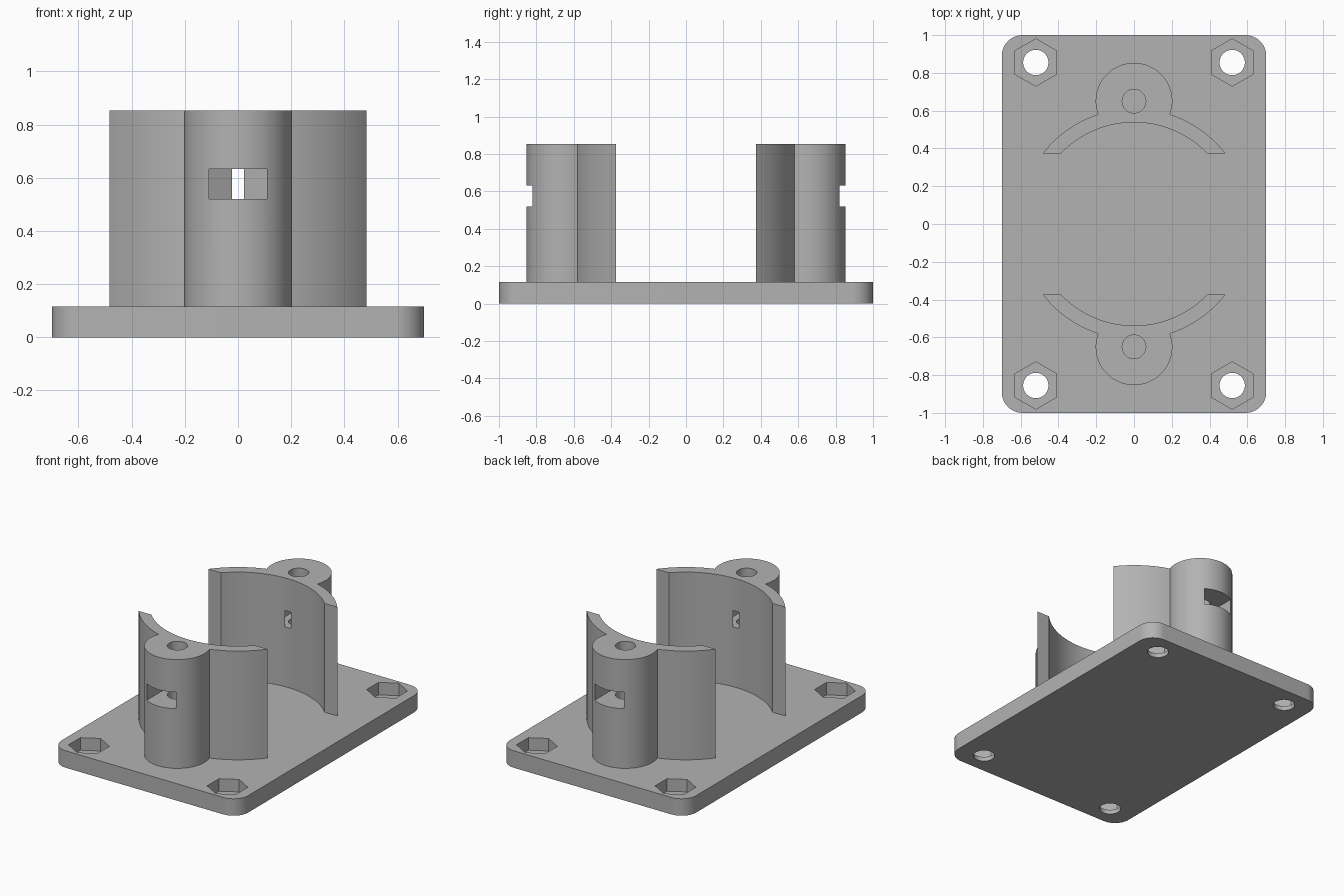
import bpy, bmesh, math
from mathutils import Matrix

if "Cube" in bpy.data.objects:
    bpy.data.objects.remove(bpy.data.objects["Cube"])

PLATE_TOP, TOP = 0.115, 0.853
R_IN, R_OUT, END_Y = 0.538, 0.611, 0.373      # curved wall
POST_Y, POST_R, SCREW_R = 0.65, 0.203, 0.0625  # screw post
NUT_R = 0.1255                                 # nut pocket corner radius

grey = bpy.data.materials.new("plain_grey")
grey.use_nodes = True
colour = (0.45, 0.45, 0.45, 1)
grey.diffuse_color = colour
grey.node_tree.nodes["Principled BSDF"].inputs["Base Color"].default_value = colour


def arc(cx, cy, r, a0, a1, n):
    """Points along an arc, angles in radians, both ends included."""
    return [(cx + r * math.cos(a0 + (a1 - a0) * i / n),
             cy + r * math.sin(a0 + (a1 - a0) * i / n)) for i in range(n + 1)]


def ring(cx, cy, r, n, start=0.0):
    return arc(cx, cy, r, start, start + math.tau, n)[:-1]


def prism(name, profile, z0, z1):
    """Extrude a counter-clockwise outline from z0 to z1."""
    bm = bmesh.new()
    low = bm.faces.new([bm.verts.new((x, y, z0)) for x, y in profile])
    top = bmesh.ops.extrude_face_region(bm, geom=[low])["geom"]
    moved = [v for v in top if isinstance(v, bmesh.types.BMVert)]
    bmesh.ops.translate(bm, verts=moved, vec=(0, 0, z1 - z0))
    bmesh.ops.recalc_face_normals(bm, faces=bm.faces)
    mesh = bpy.data.meshes.new(name)
    bm.to_mesh(mesh)
    bm.free()
    mesh.materials.append(grey)
    obj = bpy.data.objects.new(name, mesh)
    bpy.context.collection.objects.link(obj)
    return obj


def finish(obj, cutters):
    """Cut the holes, then smooth the round faces only."""
    bpy.ops.object.select_all(action="DESELECT")
    bpy.context.view_layer.objects.active = obj
    obj.select_set(True)
    for cutter in cutters:
        mod = obj.modifiers.new("cut", "BOOLEAN")
        mod.operation, mod.solver, mod.object = "DIFFERENCE", "EXACT", cutter
        bpy.ops.object.modifier_apply(modifier=mod.name)
        bpy.data.objects.remove(cutter)
    bpy.ops.object.shade_smooth_by_angle(angle=math.radians(30))


# Base plate with rounded corners
CORNER = 0.11
outline = []
for i, (sx, sy) in enumerate([(1, 1), (-1, 1), (-1, -1), (1, -1)]):
    a = i * math.pi / 2
    outline += arc(sx * (0.7 - CORNER), sy * (1 - CORNER), CORNER, a, a + math.pi / 2, 12)
plate = prism("base_plate", outline, 0, PLATE_TOP)

# Corner bolt holes with hexagonal nut pockets
cuts = []
for sx in (-1, 1):
    for sy in (-1, 1):
        x, y = sx * 0.52, sy * 0.855
        cuts.append(prism("bolt_cutter", ring(x, y, 0.067, 48), -0.1, 0.3))
        cuts.append(prism("pocket_cutter", ring(x, y, NUT_R, 6, math.pi / 2), 0.03, 0.3))
finish(plate, cuts)

# Bracket outline: curved wall joined to a round screw post
join_y = (R_OUT**2 - POST_R**2 + POST_Y**2) / (2 * POST_Y)
join_x = math.sqrt(R_OUT**2 - join_y**2)
wall_a = math.asin(END_Y / R_OUT)
join_a = math.atan2(join_y, join_x)
post_a = math.atan2(join_y - POST_Y, join_x)
inner_a = math.asin(END_Y / R_IN)
profile = arc(0, 0, R_OUT, wall_a, join_a, 14)
profile += arc(0, POST_Y, POST_R, post_a, math.pi - post_a, 48)[1:]
profile += arc(0, 0, R_OUT, math.pi - join_a, math.pi - wall_a, 14)[1:]
profile += arc(0, 0, R_IN, math.pi - inner_a, inner_a, 40)

# Side slot: the inner half of a nut shape, open to the outside
half_w = NUT_R * math.cos(math.pi / 6)
slot = [(-half_w, 1.0), (-half_w, POST_Y - NUT_R / 2), (0, POST_Y - NUT_R),
        (half_w, POST_Y - NUT_R / 2), (half_w, 1.0)]

for name, turn in (("back_bracket", 0), ("front_bracket", math.pi)):
    bracket = prism(name, profile, PLATE_TOP, TOP)
    finish(bracket, [prism("screw_cutter", ring(0, POST_Y, SCREW_R, 48), 0, 1),
                     prism("slot_cutter", slot, 0.52, 0.632)])
    bracket.data.transform(Matrix.Rotation(turn, 4, "Z"))
